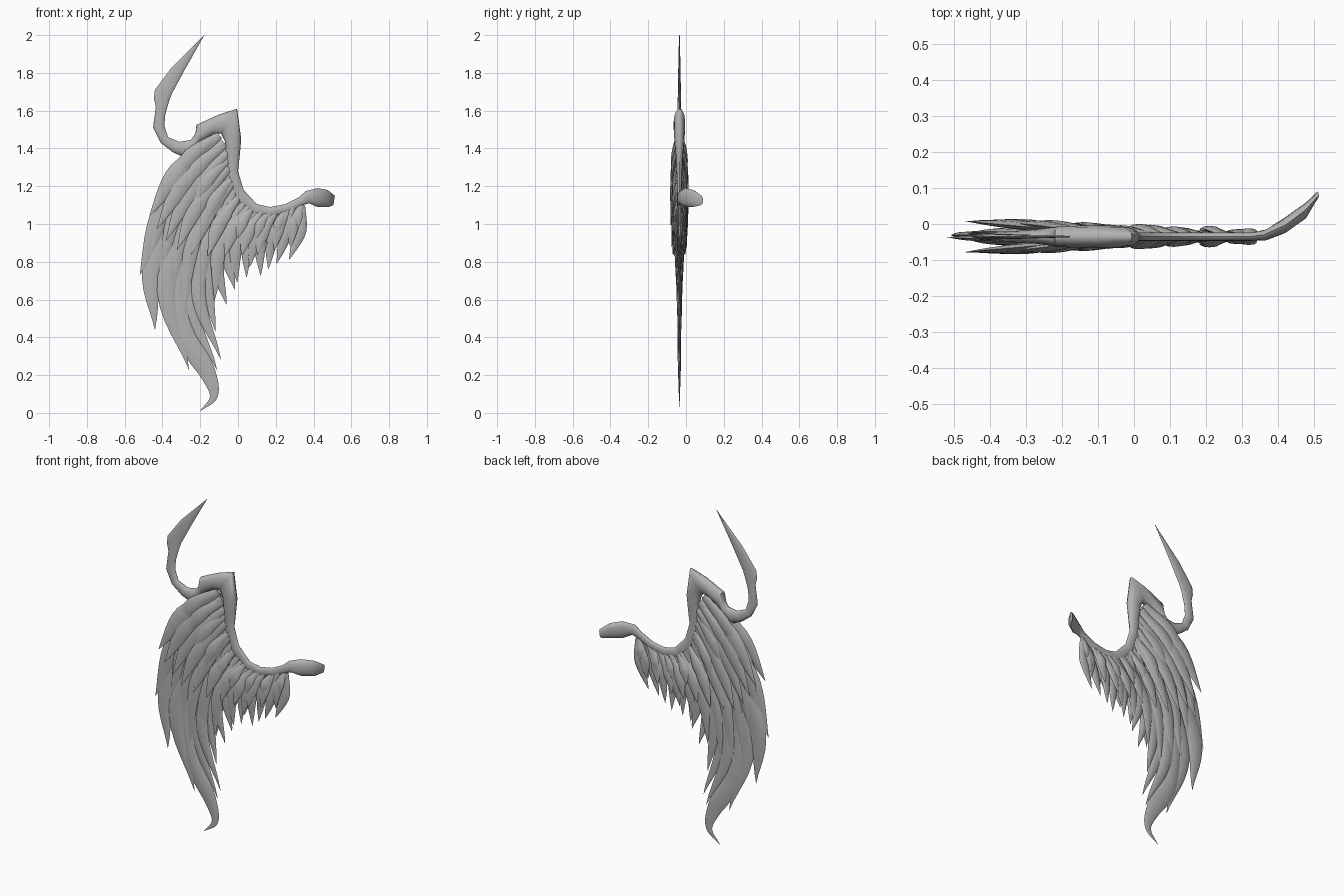
import bpy, bmesh, math
from mathutils import Vector

YC = -0.035   # middle plane of the wing
grey = bpy.data.materials.new("stone grey")
grey.diffuse_color = (0.45, 0.45, 0.45, 1)


def loft(bm, sections, sides):
    """Skin ellipses given as (edge point a, edge point b, half thickness in y)."""
    rings = []
    for a, b, t in sections:
        c, h = (a + b) / 2, (a - b) / 2
        ring = []
        for k in range(sides):
            g = 2 * math.pi * k / sides
            ring.append(bm.verts.new(c + h * math.cos(g) + Vector((0, t * math.sin(g), 0))))
        rings.append(ring)
    for r, s in zip(rings, rings[1:]):
        for k in range(sides):
            n = (k + 1) % sides
            bm.faces.new((r[k], r[n], s[n], s[k]))
    bm.faces.new(rings[0][::-1])
    bm.faces.new(rings[-1])


def finish(bm, name, angle):
    bmesh.ops.recalc_face_normals(bm, faces=bm.faces)
    me = bpy.data.meshes.new(name)
    bm.to_mesh(me)
    bm.free()
    me.materials.append(grey)
    ob = bpy.data.objects.new(name, me)
    bpy.context.collection.objects.link(ob)
    bpy.ops.object.select_all(action='DESELECT')
    ob.select_set(True)
    bpy.context.view_layer.objects.active = ob
    bpy.ops.object.shade_smooth_by_angle(angle=math.radians(angle))


def spline(pts, u):
    """Catmull-Rom curve through the points, u from 0 to 1."""
    n = len(pts) - 1
    i = min(int(u * n), n - 1)
    f = u * n - i
    p1, p2 = pts[i], pts[i + 1]
    p0 = pts[i - 1] if i else 2 * p1 - p2
    p3 = pts[i + 2] if i + 2 <= n else 2 * p2 - p1
    return 0.5 * (2 * p1 + (p2 - p0) * f + (2 * p0 - 5 * p1 + 4 * p2 - p3) * f * f
                  + (3 * p1 - p0 - 3 * p2 + p3) * f ** 3)


def feather(bm, pts, w, t, steps=14, start=.55, taper=1.4):
    """Pointed lens-section feather along a path of (x, y, z) points."""
    sec = []
    for i in range(steps + 1):
        u = i / steps
        p = spline(pts, u)
        d = spline(pts, min(1, u + .02)) - spline(pts, max(0, u - .02))
        side = Vector((d.z, 0, -d.x)).normalized()
        f = min(1, .45 + 1.1 * u) * (1 - max(0, (u - start) / (1 - start)) ** taper) + .01
        sec.append((p + side * w * f, p - side * w * f, t * f * (1 - .5 * u)))
    loft(bm, sec, 8)


def v(x, z, off=0.0):
    return Vector((x, YC + off, z))


# wing bone: (upper x, z, lower x, z, y, half thickness) from shoulder to peak
arm = [(.513, 1.15, .505, 1.10, .08, .010), (.475, 1.18, .48, 1.09, .038, .022),
       (.42, 1.19, .42, 1.09, -.003, .022), (.36, 1.175, .375, 1.11, -.03, .015),
       (.32, 1.14, .345, 1.10, YC, .012), (.25, 1.105, .27, 1.06, YC, .012),
       (.17, 1.09, .17, 1.037, YC, .012), (.10, 1.105, .08, 1.05, YC, .012),
       (.03, 1.18, -.015, 1.13, YC, .012), (0, 1.28, -.055, 1.25, YC, .014),
       (.01, 1.37, -.065, 1.36, YC, .02), (.017, 1.45, -.07, 1.44, YC, .027),
       (-.005, 1.61, -.09, 1.48, YC, .03)]
# hooked claw that continues the bone from the peak
hook = [(-.10, 1.58, -.14, 1.47, YC, .031), (-.22, 1.525, -.20, 1.43, YC, .029),
        (-.225, 1.48, -.235, 1.38, YC, .025), (-.25, 1.445, -.29, 1.355, YC, .02),
        (-.31, 1.435, -.345, 1.38, YC, .016), (-.37, 1.46, -.41, 1.43, YC, .013),
        (-.39, 1.52, -.45, 1.51, YC, .011), (-.385, 1.58, -.435, 1.62, YC, .01),
        (-.365, 1.65, -.445, 1.665, YC, .009), (-.35, 1.69, -.44, 1.71, YC, .008),
        (-.28, 1.82, -.35, 1.83, YC, .006), (-.178, 2.0, -.18, 1.998, YC, .002)]
bm = bmesh.new()
loft(bm, [(Vector((a, y, b)), Vector((c, y, d)), t) for a, b, c, d, y, t in arm + hook], 12)
finish(bm, "wing_bone_and_hook", 50)

# long flight feathers in the middle plane: root, middle, tip (x, z) and half width
flight = [(-.12, 1.44, -.385, 1.09, -.52, .73, .055), (-.12, 1.38, -.435, .83, -.44, .44, .055),
          (-.10, 1.35, -.375, .72, -.26, .23, .05), (-.06, 1.28, -.26, .66, -.11, .225, .04),
          (-.05, 1.25, -.21, .68, -.09, .28, .037), (-.04, 1.22, -.16, .75, -.12, .43, .037),
          (-.02, 1.18, -.11, .82, -.06, .57, .035), (.01, 1.13, -.06, .87, -.015, .65, .035),
          (.06, 1.08, -.01, .88, -.005, .69, .032), (.11, 1.06, .05, .9, .045, .715, .03),
          (.17, 1.06, .12, .9, .12, .725, .03), (.23, 1.07, .18, .92, .16, .76, .03),
          (.29, 1.09, .25, .94, .205, .79, .03), (.34, 1.1, .33, .97, .27, .81, .033)]
bm = bmesh.new()
for i, (a, b, c, d, e, f, w) in enumerate(flight):
    o = .005 if i % 2 else -.005
    feather(bm, [v(a, b, o), v(c, d, o), v(e, f, o * .3)], w, .014)
# curled tail feather
feather(bm, [v(-.08, 1.3), v(-.3, .8), v(-.29, .45), v(-.165, .22), v(-.128, .09), v(-.2, .01)],
        .052, .012, 30, .55, .85)
finish(bm, "flight_feathers", 60)

# covering rows, mirrored on front and back; roots follow the bone
roots = [v(-.1, 1.47), v(-.06, 1.4), v(-.045, 1.27), v(0, 1.14), v(.1, 1.07), v(.22, 1.06), v(.335, 1.1)]


def cover_row(name, count, tips, w0, w1, off0, off1, bulge, t, tip_off):
    bm = bmesh.new()
    tips = [v(*p) for p in tips]
    for sgn in (-1, 1):
        for i in range(count):
            s = i / (count - 1)
            a, b = spline(roots, s), spline(tips, s)
            d = b - a
            m = (a + b) / 2 + Vector((d.z, 0, -d.x)) * bulge
            off = off0 + (off1 - off0) * s + (.004 if i % 2 else 0)
            for p, k in ((a, .2), (m, .9), (b, tip_off)):
                p.y = YC + sgn * off * k
            feather(bm, [a, m, b], w0 + (w1 - w0) * s, t * (1 - .4 * s), 12)
    finish(bm, name, 60)


# lower, middle and upper covering rows
cover_row("lower_cover_feathers", 10,
          [(-.47, .82), (-.39, .66), (-.29, .50), (-.17, .54), (-.03, .72), (.11, .79), (.28, .87)],
          .045, .028, .016, .012, .09, .014, .35)
cover_row("middle_cover_feathers", 11,
          [(-.47, 1.04), (-.40, .93), (-.30, .85), (-.16, .83), (-.01, .83), (.13, .84), (.29, .90)],
          .05, .026, .036, .014, .07, .018, 1.2)
cover_row("upper_cover_feathers", 9,
          [(-.36, 1.22), (-.29, 1.14), (-.20, 1.03), (-.10, .95), (.03, .92), (.16, .93), (.32, .98)],
          .04, .022, .036, .018, .07, .014, 1.1)
